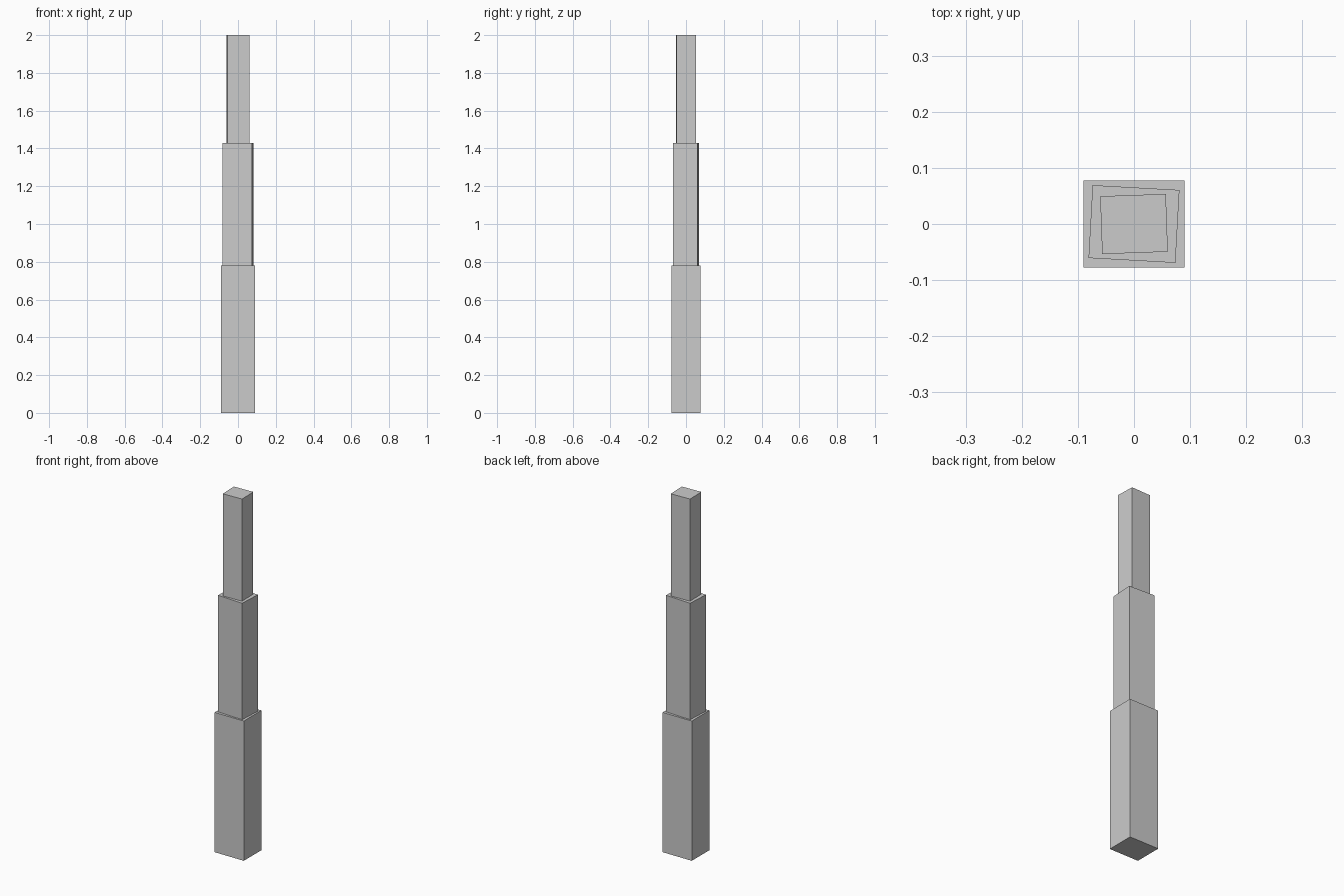
import bpy
from math import radians

if "Cube" in bpy.data.objects:
    bpy.data.objects.remove(bpy.data.objects["Cube"])


def block(name, width, depth, z0, z1, turn):
    """Upright box between two heights, turned about z."""
    bpy.ops.mesh.primitive_cube_add(size=1, location=(0, 0, (z0 + z1) / 2))
    ob = bpy.context.object
    ob.name = name
    ob.scale = (width, depth, z1 - z0)
    ob.rotation_euler.z = radians(turn)
    bpy.ops.object.transform_apply(location=False, rotation=True, scale=True)
    return ob


# Stepped pillar: three stacked blocks, each narrower and slightly twisted
block("lower_block", 0.18, 0.155, 0.0, 0.78, 0)
block("middle_block", 0.155, 0.13, 0.78, 1.43, -3.2)
block("upper_block", 0.117, 0.103, 1.43, 2.0, 2)
